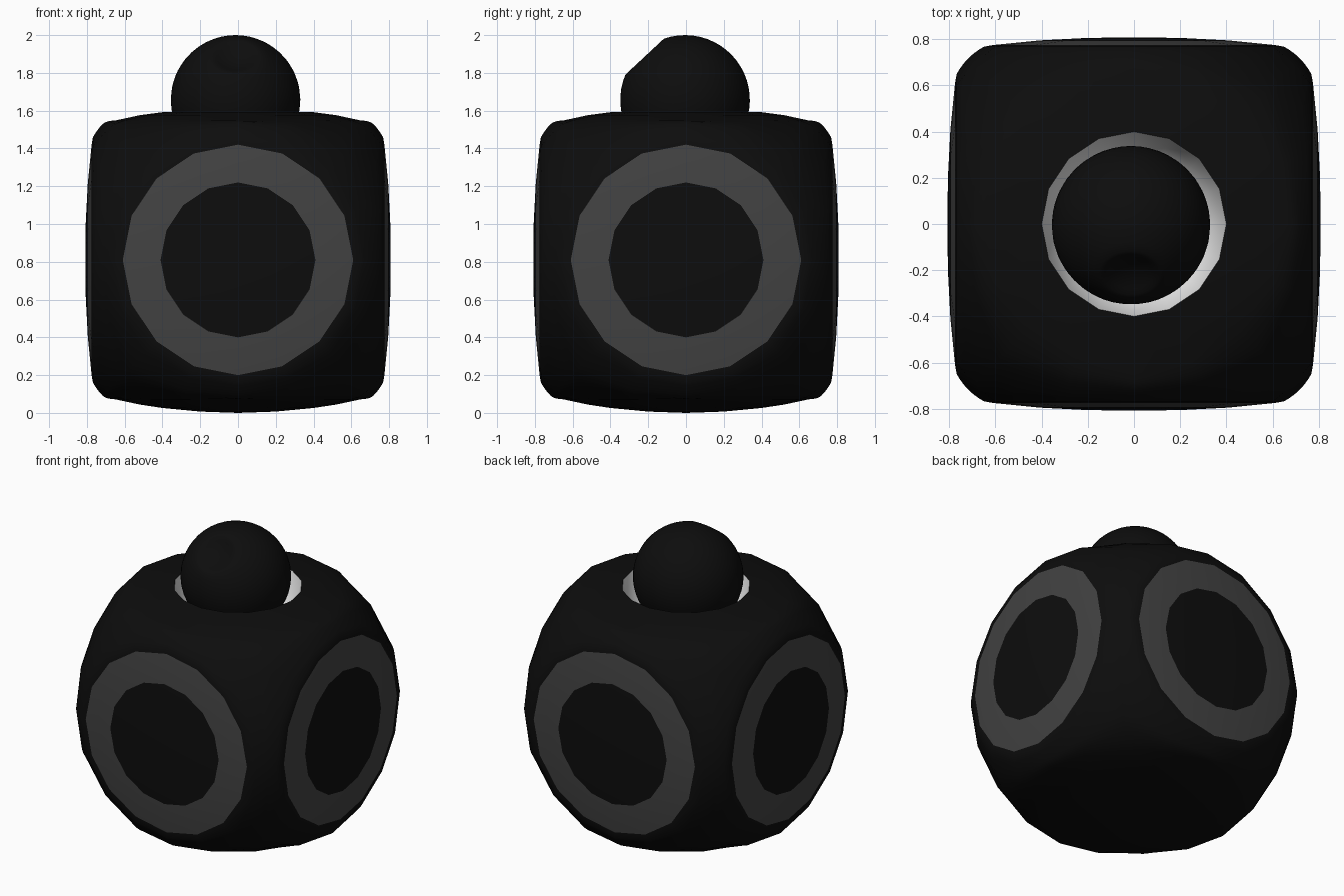
import bpy, bmesh, math
from mathutils import Vector, Matrix

if "Cube" in bpy.data.objects:
    bpy.data.objects.remove(bpy.data.objects["Cube"])


def material(name, v):
    m = bpy.data.materials.new(name)
    m.diffuse_color = (v, v, v, 1)
    m.use_nodes = True
    m.node_tree.nodes["Principled BSDF"].inputs["Base Color"].default_value = m.diffuse_color
    return m


BLACK = material("black", 0.004)
GREY = material("dark grey", 0.055)
WHITE = material("white", 0.8)


def finish(name, bm, mats, angle=30):
    me = bpy.data.meshes.new(name)
    bm.to_mesh(me)
    bm.free()
    for m in mats:
        me.materials.append(m)
    ob = bpy.data.objects.new(name, me)
    bpy.context.collection.objects.link(ob)
    bpy.ops.object.select_all(action='DESELECT')
    ob.select_set(True)
    bpy.context.view_layer.objects.active = ob
    bpy.ops.object.shade_smooth_by_angle(angle=math.radians(angle))
    return ob


def bridge(bm, a, b, mat=0):
    """Faces between two loops; a single-vertex loop makes a fan."""
    n = max(len(a), len(b))
    for i in range(n):
        j = (i + 1) % n
        if len(a) == 1:
            f = bm.faces.new((a[0], b[i], b[j]))
        elif len(b) == 1:
            f = bm.faces.new((a[i], b[0], a[j]))
        else:
            f = bm.faces.new((a[i], b[i], b[j], a[j]))
        f.material_index = mat


def lathe(bm, profile, n):
    """Spin (radius, height) points around z."""
    loops = []
    for r, z in profile:
        k = 1 if r < 1e-6 else n
        loops.append([bm.verts.new((r * math.cos(2 * math.pi * i / n),
                                    r * math.sin(2 * math.pi * i / n), z))
                      for i in range(k)])
    for a, b in zip(loops, loops[1:]):
        bridge(bm, a, b)


# Body: six domed 16-sided patches that meet on the edges of a rounded cube
MID_Z, EDGE_R, SIDES, STEPS = 0.81, 1.015, 16, 4
SIDE_DOME = [(0, 0.808), (0.2, 0.806), (0.41, 0.795), (0.61, 0.775), (0.65, 0.768)]
TOP_DOME = [(0.4, 0.782), (0.52, 0.766), (0.65, 0.738)]
BASE_DOME = [(0, 0.81), (0.2, 0.803), (0.4, 0.784), (0.52, 0.766), (0.65, 0.738)]


def patch(bm, rot, dome, ring):
    def loop(fn):
        return [bm.verts.new(rot @ fn(2 * math.pi * i / SIDES)) for i in range(SIDES)]

    def on_dome(r, h):
        return lambda t: Vector((r * math.cos(t), r * math.sin(t), h))

    def on_edge(t):
        k = max(abs(math.cos(t)), abs(math.sin(t)))
        return Vector((math.cos(t) / k, math.sin(t) / k, 1)).normalized() * EDGE_R

    def between(f):
        def fn(t):
            a, b = on_dome(*dome[-1])(t), on_edge(t)
            d = a.normalized().slerp(b.normalized(), f)
            return d * (a.length + (b.length - a.length) * math.sin(f * math.pi / 2))
        return fn

    loops = [[bm.verts.new(rot @ Vector((0, 0, h)))] if r == 0 else loop(on_dome(r, h))
             for r, h in dome]
    loops += [loop(between(s / STEPS)) for s in range(1, STEPS + 1)]
    for i, (a, b) in enumerate(zip(loops, loops[1:])):
        bridge(bm, a, b, 1 if ring and i == 2 else 0)


bm = bmesh.new()
patch(bm, Matrix.Identity(3), TOP_DOME, False)
patch(bm, Matrix.Rotation(math.pi, 3, 'X'), BASE_DOME, False)
for q in range(4):
    turn = Matrix.Rotation(q * math.pi / 2, 3, 'Z') @ Matrix.Rotation(math.pi / 2, 3, 'X')
    patch(bm, turn, SIDE_DOME, True)
bmesh.ops.remove_doubles(bm, verts=bm.verts, dist=0.0005)
bmesh.ops.translate(bm, verts=bm.verts, vec=(0, 0, MID_Z))
finish("body", bm, [BLACK, GREY], 40)

# White socket in the top of the body
bm = bmesh.new()
lathe(bm, [(0, 1.26), (0.2, 1.30), (0.31, 1.38), (0.37, 1.48), (0.4, MID_Z + 0.782)][::-1], SIDES)
for f in bm.faces:
    f.normal_update()
    if f.normal.z < 0:
        f.normal_flip()
finish("socket", bm, [WHITE], 50)

# Head: ball with a shallow dish facing forward and up
R, RIM = 0.343, math.radians(22)
rim_r, rim_h = R * math.sin(RIM), R * math.cos(RIM)
profile = [(rim_r * f, rim_h - 0.035 * (1 - f * f)) for f in (0, 0.25, 0.5, 0.75, 0.93)]
for i in range(25):
    a = RIM + math.radians(2) + (math.pi - RIM - math.radians(2)) * i / 24
    profile.append((R * math.sin(a), R * math.cos(a)))
bm = bmesh.new()
lathe(bm, profile, 40)
bmesh.ops.recalc_face_normals(bm, faces=bm.faces)
tilt = Matrix.Translation((-0.013, -0.005, 2 - R)) @ Matrix.Rotation(math.radians(43), 4, 'X')
bmesh.ops.transform(bm, matrix=tilt, verts=bm.verts)
finish("head", bm, [BLACK], 40)
